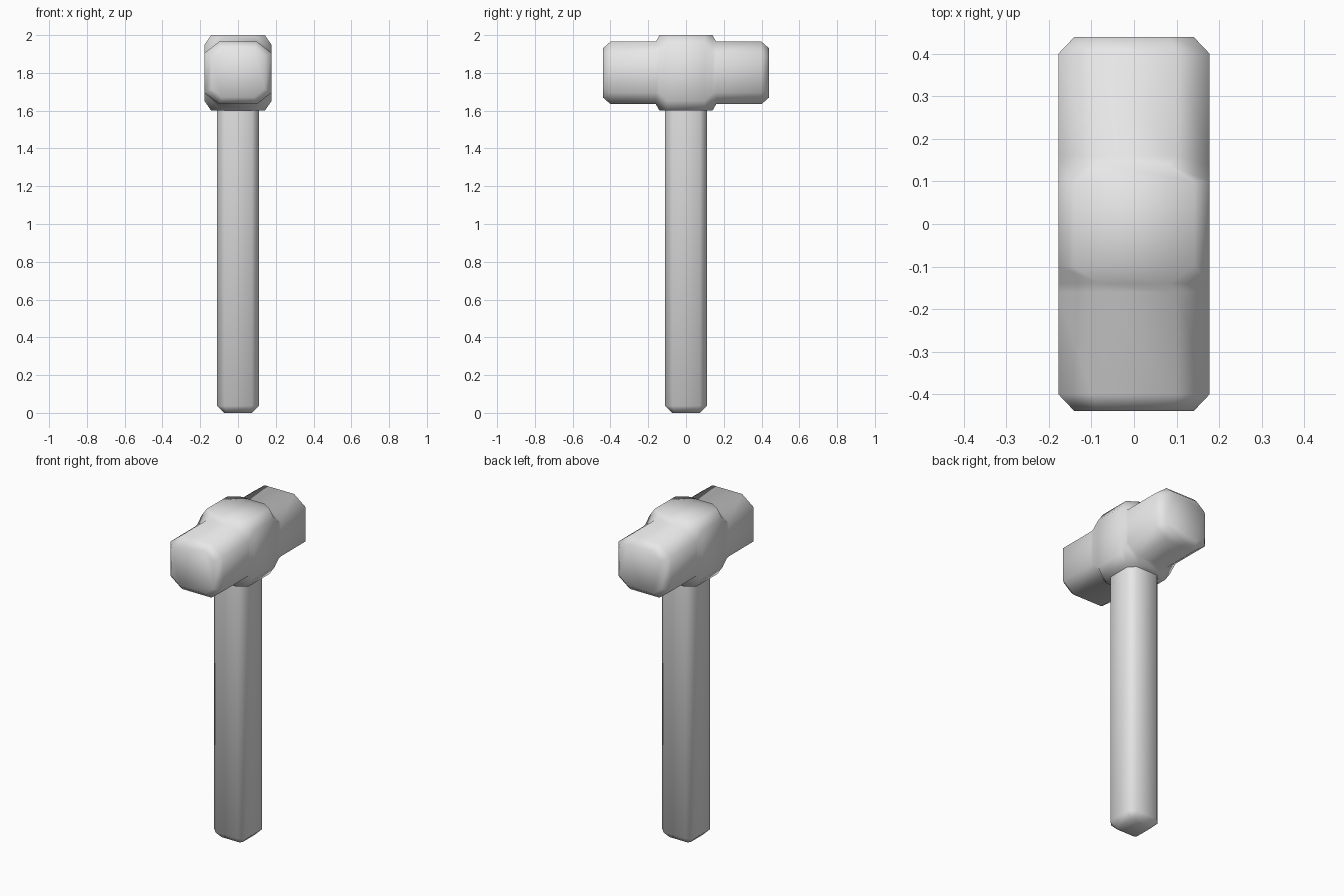
import bpy, bmesh
from math import radians

default = bpy.data.objects.get("Cube")
if default:
    bpy.data.objects.remove(default, do_unlink=True)

grey = bpy.data.materials.new("plain_grey")
grey.use_nodes = True
colour = (0.8, 0.8, 0.8, 1)
grey.diffuse_color = colour
grey.node_tree.nodes["Principled BSDF"].inputs["Base Color"].default_value = colour


def octagon(half_x, half_z, flat_x, flat_z):
    """Chamfered rectangle, anticlockwise."""
    quarter = [(half_x, flat_z), (flat_x, half_z)]
    right = quarter + [(-x, z) for x, z in reversed(quarter)]
    return right + [(-x, -z) for x, z in right]


def loft(name, rings, place, angle):
    """Skin a stack of (station, outline) rings and cap both ends."""
    bm = bmesh.new()
    loops = [[bm.verts.new(place(a, b, s)) for a, b in outline] for s, outline in rings]
    for low, high in zip(loops, loops[1:]):
        for i in range(len(low)):
            j = (i + 1) % len(low)
            bm.faces.new((low[i], low[j], high[j], high[i]))
    bm.faces.new(loops[0])
    bm.faces.new(loops[-1])
    bmesh.ops.recalc_face_normals(bm, faces=bm.faces)
    mesh = bpy.data.meshes.new(name)
    bm.to_mesh(mesh)
    bm.free()
    mesh.materials.append(grey)
    obj = bpy.data.objects.new(name, mesh)
    bpy.context.collection.objects.link(obj)
    bpy.ops.object.select_all(action="DESELECT")
    obj.select_set(True)
    bpy.context.view_layer.objects.active = obj
    bpy.ops.object.shade_smooth_by_angle(angle=radians(angle))
    return obj


# Handle: chamfered square bar with a chamfered butt, running into the head
bar = octagon(0.11, 0.11, 0.073, 0.073)
butt = octagon(0.073, 0.073, 0.06, 0.06)
loft("handle", [(0, butt), (0.037, bar), (1.7, bar)],
     lambda a, b, s: (a, b, s), 60)

# Hammer head: two chamfered faces either side of a raised eye block
half = [
    (0.44, octagon(0.14, 0.13, 0.085, 0.085)),
    (0.40, octagon(0.178, 0.165, 0.1, 0.105)),
    (0.16, octagon(0.178, 0.165, 0.1, 0.105)),
    (0.14, octagon(0.178, 0.2, 0.08, 0.11)),
    (0.10, octagon(0.178, 0.2, 0.142, 0.148)),
]
rings = [(-y, o) for y, o in half] + half[::-1]
loft("hammer_head", rings, lambda a, b, s: (a, s, b + 1.8), 60)
